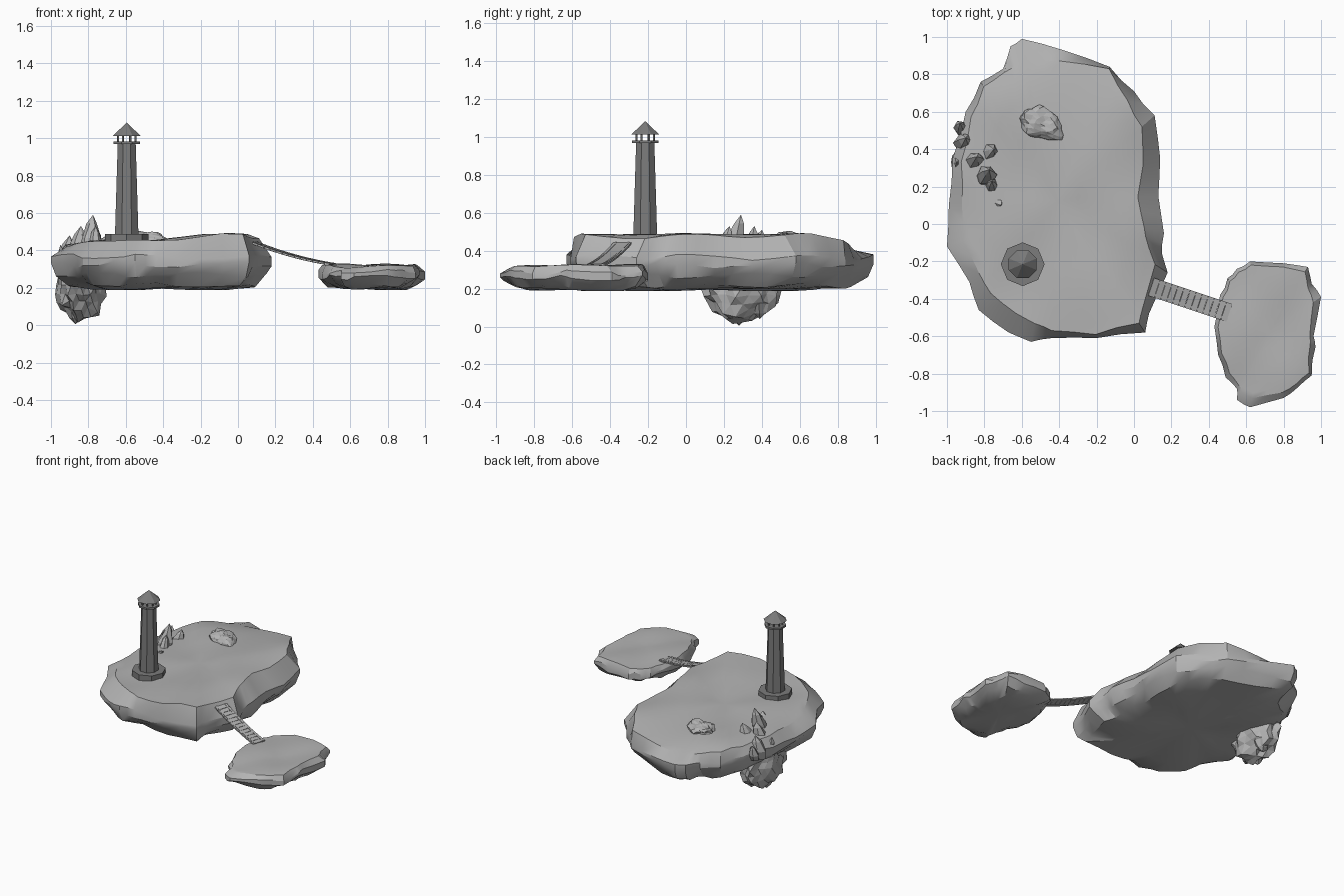
import bpy, bmesh, math, random
from math import sin, cos, pi, exp
from mathutils import Vector, Matrix, noise

if "Cube" in bpy.data.objects:
    bpy.data.objects.remove(bpy.data.objects["Cube"])

random.seed(4)


def material(name, v):
    m = bpy.data.materials.new(name)
    m.diffuse_color = (v, v, v, 1)
    m.use_nodes = True
    m.node_tree.nodes["Principled BSDF"].inputs["Base Color"].default_value = m.diffuse_color
    return m


ROCK = material("stone grey", 0.45)
TOWER = material("dark grey", 0.2)


def finish(bm, name, mat, smooth=None):
    bmesh.ops.recalc_face_normals(bm, faces=bm.faces[:])
    me = bpy.data.meshes.new(name)
    bm.to_mesh(me)
    bm.free()
    me.materials.append(mat)
    ob = bpy.data.objects.new(name, me)
    bpy.context.collection.objects.link(ob)
    if smooth:
        bpy.ops.object.select_all(action='DESELECT')
        ob.select_set(True)
        bpy.context.view_layer.objects.active = ob
        bpy.ops.object.shade_smooth_by_angle(angle=math.radians(smooth))
    return ob


def loft(bm, rings, start, end):
    """Skin closed rings and close both ends with a fan to a point."""
    vs = [[bm.verts.new(p) for p in r] for r in rings]
    n = len(vs[0])
    for a, b in zip(vs, vs[1:]):
        for i in range(n):
            j = (i + 1) % n
            bm.faces.new((a[i], a[j], b[j], b[i]))
    for ring, p in ((vs[0], start), (vs[-1], end)):
        c = bm.verts.new(p)
        for i in range(n):
            bm.faces.new((ring[i], ring[(i + 1) % n], c))


def island(name, outline, centre, top, side, low, seed):
    """outline: x, y, width of the rounded rim; side: (height, inset) rows."""
    random.seed(seed)
    c = Vector((*centre, 0))
    pts = []
    for k, (x, y, r) in enumerate(outline):      # add a point between each pair
        x2, y2, r2 = outline[(k + 1) % len(outline)]
        w = random.uniform(-0.008, 0.004)
        pts.append((Vector((x, y, 0)), r))
        mid = Vector(((x + x2) / 2, (y + y2) / 2, 0))
        pts.append((mid + (mid - c).normalized() * w, (r + r2) / 2))
    rim = [p + (c - p).normalized() * r for p, r in pts]
    rings = []
    for s in (0.25, 0.5, 0.75, 0.92, 1.0):       # walkable top
        ring = [c + (p - c) * s for p in rim]
        rings.append([Vector((p.x, p.y, top(p.x, p.y))) for p in ring])
    for z, inset in side:                        # cliff
        ring = []
        for k, (p, r) in enumerate(pts):
            q = p + (c - p).normalized() * (inset + (random.uniform(0, 0.012) if inset else 0))
            ring.append(Vector((q.x, q.y, z + 0.012 * sin(k * 0.9 + z * 40) + random.uniform(-.006, .006))))
        rings.append(ring)
    last = rings[-1]
    for s in (0.75, 0.4):                        # underside
        rings.append([Vector((c.x + (p.x - c.x) * s, c.y + (p.y - c.y) * s,
                              low + 0.008 * sin(p.x * 7 + p.y * 5))) for p in last])
    bm = bmesh.new()
    loft(bm, rings, (c.x, c.y, top(c.x, c.y)), (c.x, c.y, low))
    return finish(bm, name, ROCK, 28)


# Main island
def main_top(x, y):
    z = 0.452 + 0.037 * exp(-((x + 0.08) / 0.22) ** 2)
    z += 0.009 * sin(x * 9 + 1) * cos(y * 10)
    return z - 0.18 * max(0, y - 0.65) - 0.2 * max(0, -0.78 - x)


MAIN = [(-.60, .99, .12), (-.38, .93, .06), (-.13, .84, .01), (0, .71, .06), (.11, .58, .09),
        (.14, .35, .10), (.13, .15, .11), (.16, -.05, .11), (.15, -.16, .08), (.18, -.26, .08),
        (.08, -.48, .05), (.06, -.58, .06), (-.20, -.61, .02), (-.44, -.61, .04), (-.55, -.63, .10),
        (-.67, -.58, .11), (-.83, -.46, .11), (-.88, -.31, .07), (-1.0, -.12, .09), (-.99, .10, .07),
        (-.97, .35, .05), (-.90, .60, .04), (-.82, .76, .03), (-.70, .83, .02), (-.66, .95, .10)]
island("main_island", MAIN, (-0.41, 0.12), main_top,
       [(0.365, 0), (0.325, 0.0), (0.27, 0.025), (0.215, 0.09)], 0.195, 2)


# Small island
def small_top(x, y):
    return 0.322 + 0.008 * sin(x * 14) * cos(y * 11) - 0.06 * max(0, -0.75 - y)


SMALL = [(.62, -.20, .02), (.80, -.21, .02), (.93, -.23, .03), (.95, -.32, .03), (1.0, -.39, .05),
         (.96, -.60, .02), (.97, -.66, .03), (.95, -.81, .02), (.88, -.87, .02), (.80, -.93, .03),
         (.62, -.98, .05), (.55, -.94, .05), (.55, -.88, .02), (.49, -.82, .03), (.45, -.70, .02),
         (.43, -.55, .02), (.46, -.38, .02), (.50, -.29, .02), (.55, -.24, .02)]
island("small_island", SMALL, (0.72, -0.58), small_top,
       [(0.285, 0), (0.255, 0), (0.215, 0.04)], 0.195, 5)


# Jagged rocks
def crag(name, centre, size, rough, turn=0, freq=(9, 9, 3)):
    bm = bmesh.new()
    bmesh.ops.create_icosphere(bm, subdivisions=3, radius=1)
    rot = Matrix.Rotation(turn, 3, 'Z')
    for v in bm.verts:
        p = Vector(a * b for a, b in zip(v.co, size))
        n = noise.noise(Vector(a * b * 2 for a, b in zip(p, freq)) + Vector((3.1, 1.7, 5.3)))
        v.co = rot @ (p * (1 + rough * n)) + Vector(centre)
        v.co.z = max(v.co.z, 0.0)
    return finish(bm, name, ROCK)


crag("cliff_rock", (-0.845, 0.30, 0.215), (0.13, 0.205, 0.19), 0.3)
crag("top_rock", (-0.50, 0.535, 0.455), (0.13, 0.075, 0.045), 0.4, -0.45, (9, 9, 9))

# Spikes of the cliff rock: foot, tip, radius
SPIKES = [((-.80, .25, .40), (-.775, .29, .59), .055), ((-.86, .33, .36), (-.84, .36, .53), .06),
          ((-.78, .38, .40), (-.75, .40, .51), .05), ((-.91, .42, .30), (-.90, .46, .48), .06),
          ((-.76, .19, .40), (-.76, .23, .53), .04), ((-.92, .32, .25), (-.95, .33, .43), .05),
          ((-.74, .13, .42), (-.71, .10, .475), .03), ((-.92, .50, .32), (-.93, .54, .44), .04),
          ((-.86, .27, .14), (-.87, .28, .005), .07), ((-.83, .38, .16), (-.82, .39, .04), .07)]
bm = bmesh.new()
for foot, tip, r in SPIKES:
    foot, tip = Vector(foot), Vector(tip)
    rings = []
    for t, s in ((0, 0.9), (0.35, 1), (0.75, 0.55)):
        rings.append([foot.lerp(tip, t) + Vector((cos(a * pi / 3), sin(a * pi / 3), 0))
                      * r * s * random.uniform(0.7, 1.1) for a in range(6)])
    loft(bm, rings, foot, tip)
finish(bm, "cliff_spikes", ROCK)

# Lighthouse
CX, CY = -0.595, -0.215


def octagon(name, z0, z1, r0, r1, turn=pi / 8):
    bm = bmesh.new()
    bmesh.ops.create_cone(bm, cap_ends=True, segments=8, radius1=r0, radius2=r1, depth=z1 - z0,
                          matrix=Matrix.Translation((CX, CY, (z0 + z1) / 2)) @ Matrix.Rotation(turn, 4, 'Z'))
    return finish(bm, name, TOWER)


octagon("lighthouse_plinth", 0.42, 0.487, 0.117, 0.117, 0)
octagon("lighthouse_tower", 0.48, 0.972, 0.068, 0.052)
octagon("lighthouse_gallery", 0.968, 0.982, 0.076, 0.076)
octagon("lighthouse_roof", 1.012, 1.083, 0.081, 0.0)

bm = bmesh.new()
for k in range(8):
    a = (k + 0.5) * pi / 4
    m = Matrix.Translation((CX + 0.05 * cos(a), CY + 0.05 * sin(a), 0.997)) @ Matrix.Rotation(a, 4, 'Z')
    bmesh.ops.create_cube(bm, size=1, matrix=m @ Matrix.Diagonal((0.009, 0.009, 0.034, 1)))
finish(bm, "lantern_posts", TOWER)

# Hanging plank bridge
A, B = Vector((0.09, -0.335, 0.44)), Vector((0.51, -0.475, 0.325))
across = Vector((B.y - A.y, A.x - B.x, 0)).normalized()


def path(t):
    return A.lerp(B, t) - Vector((0, 0, 0.05 * t * (1 - t)))


def beam(bm, p, q, width, thick, shift=0):
    d = q - p
    x = d.normalized()
    z = x.cross(across)
    m = Matrix((x, across, z)).transposed().to_4x4()
    m = Matrix.Translation((p + q) / 2 + across * shift) @ m
    bmesh.ops.create_cube(bm, size=1, matrix=m @ Matrix.Diagonal((d.length, width, thick, 1)))


N = 13
bm = bmesh.new()
for k in range(N):
    beam(bm, path((k + 0.04) / N), path((k + 0.96) / N), 0.1, 0.01)
finish(bm, "bridge_planks", ROCK)
bm = bmesh.new()
for k in range(N):
    for s in (-0.035, 0.035):
        beam(bm, path(k / N), path((k + 1) / N), 0.01, 0.014, s)
finish(bm, "bridge_beams", ROCK)
